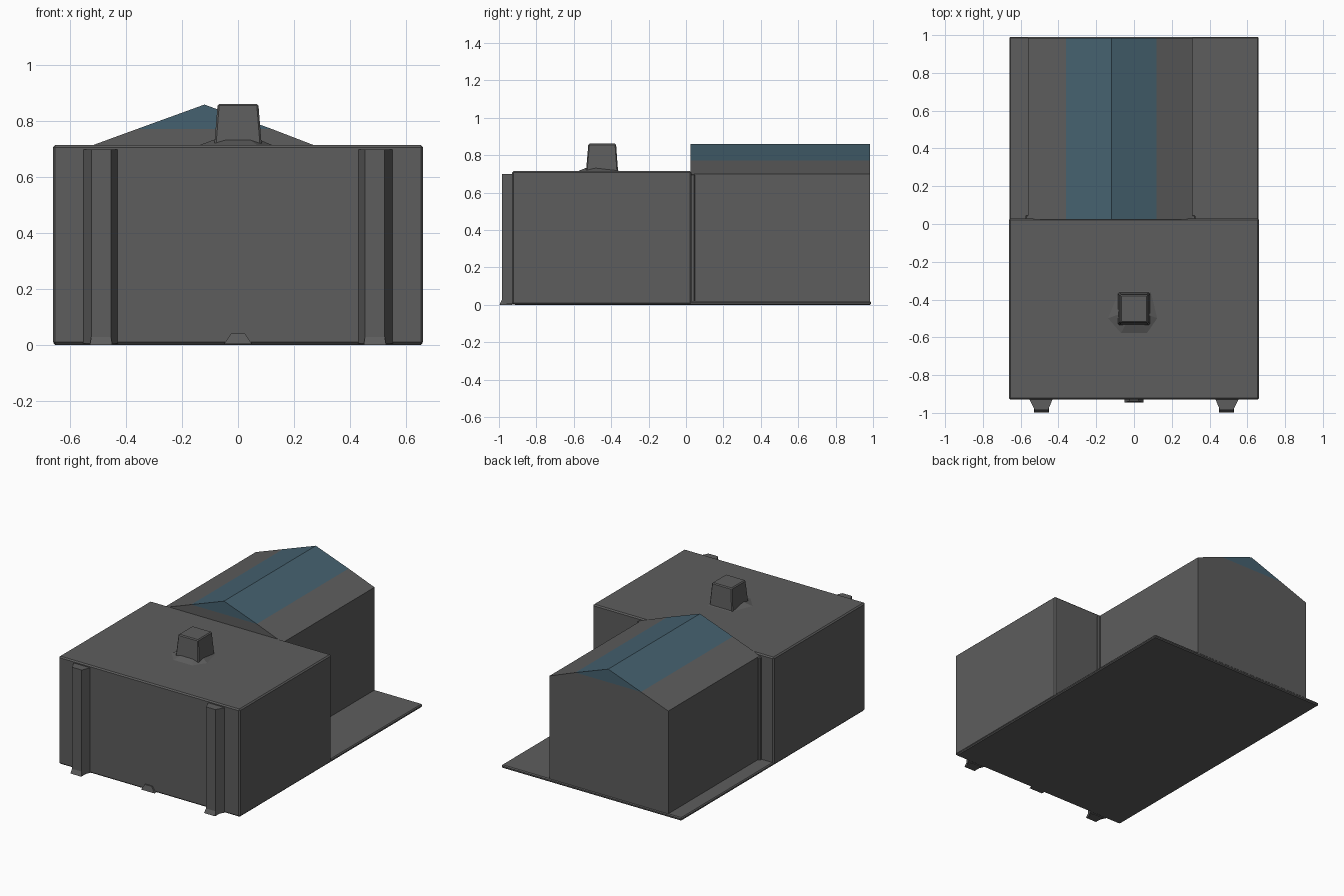
import bpy, bmesh

if "Cube" in bpy.data.objects:
    bpy.data.objects.remove(bpy.data.objects["Cube"])


def material(name, rgb):
    m = bpy.data.materials.new(name)
    m.diffuse_color = (*rgb, 1)
    m.use_nodes = True
    m.node_tree.nodes["Principled BSDF"].inputs["Base Color"].default_value = m.diffuse_color
    return m


GREY = material("dark_grey", (0.11, 0.11, 0.11))
BLUE = material("roof_blue", (0.06, 0.12, 0.16))


def loft(name, rings, mat=GREY, skip=(), caps=True, bevel=0):
    """Join matching rings of 3D points; skip leaves out numbered side strips."""
    bm = bmesh.new()
    loops = [[bm.verts.new(p) for p in r] for r in rings]
    n = len(rings[0])
    for a, b in zip(loops, loops[1:]):
        for i in range(n):
            if i not in skip:
                j = (i + 1) % n
                bm.faces.new((a[i], a[j], b[j], b[i]))
    if caps:
        bm.faces.new(loops[0][::-1])
        bm.faces.new(loops[-1])
    bmesh.ops.recalc_face_normals(bm, faces=bm.faces)
    me = bpy.data.meshes.new(name)
    bm.to_mesh(me)
    bm.free()
    me.materials.append(mat)
    ob = bpy.data.objects.new(name, me)
    bpy.context.collection.objects.link(ob)
    if bevel:
        mod = ob.modifiers.new("soft_edge", "BEVEL")
        mod.width, mod.segments = bevel, 1
    return ob


def rect(x0, x1, y0, y1, z):
    return [(x0, y0, z), (x1, y0, z), (x1, y1, z), (x0, y1, z)]


def along_y(profile, y0, y1):
    return [[(x, y, z) for x, z in profile] for y in (y0, y1)]


# Ground slab and flat-roofed front block
loft("base_slab", [rect(-.66, .66, -.92, .99, z) for z in (0, .02)], bevel=.006)
loft("front_block", [rect(-.663, .663, -.93, .03, z) for z in (.003, .715)], bevel=.008)

# Rear wing, open where the blue ridge section sits
wing = [(-.56, .01), (.31, .01), (.31, .70), (.12, .773), (-.36, .773), (-.56, .70)]
loft("rear_wing", along_y(wing, .025, .985), skip=(3,))
ridge = [(.12, .773), (-.12, .86), (-.36, .773)]
loft("roof_ridge", along_y(ridge, .025, .985), BLUE, skip=(2,))

# Narrow strips in the corners between block and wing
for x, name in ((.31, "right_corner_strip"), (-.56, "left_corner_strip")):
    loft(name, [rect(x - .015, x + .015, .02, .048, z) for z in (.01, .70)], bevel=.006)

# Front pilasters with small feet
for s, side in ((-1, "left"), (1, "right")):
    foot = [(s * x, y) for x, y in ((.555, -.925), (.525, -.985), (.455, -.985), (.43, -.925))]
    loft(side + "_pilaster", [[(x, y, z) for x, y in foot] for z in (.005, .70)])
    loft(side + "_foot", [rect(s * .49 - .04, s * .49 + .04, -.997, -.93, 0),
                          rect(s * .49 - .035, s * .49 + .035, -.984, -.93, .03)])

# Small door step bump
loft("door_step", [rect(-.05, .05, -.945, -.92, .003), rect(-.025, .025, -.938, -.92, .04)])

# Chimney with flared six-sided skirt
skirt = [(-.08, -.355), (.09, -.355), (.125, -.5), (.07, -.58), (-.07, -.58), (-.14, -.5)]
loft("chimney_skirt", [[(x, y, .714) for x, y in skirt],
                       [(x * .6, -.45 + (y + .45) * .6, .735) for x, y in skirt]])
loft("chimney", [rect(-.085, .085, -.535, -.363, .71),
                 rect(-.073, .073, -.522, -.374, .862)], bevel=.006)
